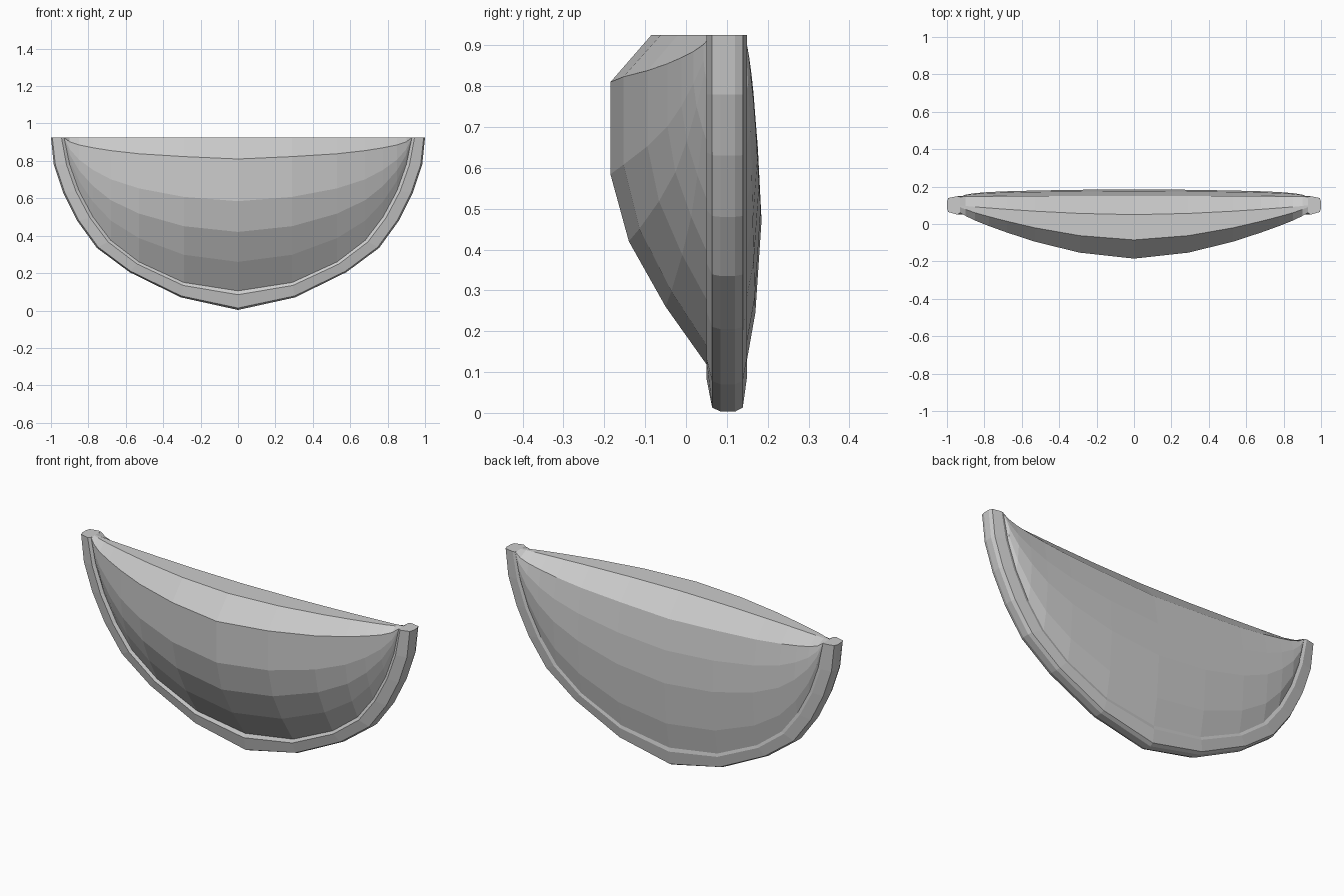
import bpy, bmesh

if "Cube" in bpy.data.objects:
    bpy.data.objects.remove(bpy.data.objects["Cube"])

# Half outlines (x, z) from the top corner down to the bottom centre
OUTER = [(1, .925), (.985, .78), (.935, .63), (.86, .48), (.755, .335), (.58, .205), (.305, .07), (0, .003)]
INNER = [(.93, .925), (.90, .78), (.85, .64), (.775, .50), (.68, .375), (.53, .26), (.29, .15), (0, .105)]
# Bulge strength of front and back, and height of the upper crease, per column
FRONT = [0, .07, .17, .29, .43, .63, .87, 1]
BACK = [0, .3, .5, .65, .75, .85, .95, 1]
CREASE = [.924, .902, .885, .87, .855, .838, .823, .81]
TOP = .925


def full(half):
    """Mirror a half list of sections across x = 0."""
    return half + [[(-x, y, z) for x, y, z in s] for s in reversed(half[:-1])]


def loft(name, sections, caps=False):
    bm = bmesh.new()
    rings = [[bm.verts.new(p) for p in s] for s in sections]
    for a, b in zip(rings, rings[1:]):
        for i in range(len(a) - 1):
            bm.faces.new((a[i], a[i + 1], b[i + 1], b[i]))
    if caps:
        bm.faces.new(rings[0])
        bm.faces.new(rings[-1])
    bmesh.ops.remove_doubles(bm, verts=bm.verts, dist=.0015)
    bmesh.ops.recalc_face_normals(bm, faces=bm.faces)
    mesh = bpy.data.meshes.new(name)
    bm.to_mesh(mesh)
    bm.free()
    ob = bpy.data.objects.new(name, mesh)
    bpy.context.collection.objects.link(ob)
    return ob


# Rim: band around the curved edge
rim = []
for (ox, oz), (ix, iz) in zip(OUTER, INNER):
    def at(t, y):
        return (ix + (ox - ix) * t, y, iz + (oz - iz) * t)
    rim.append([at(0, .06), at(.2, .05), at(.9, .064), at(1, .085),
                at(1, .12), at(.9, .139), at(.2, .149), at(0, .145)])
loft("rim", full(rim), caps=True)

# Body: bulged front, flat top and shallow back; rows run from bottom to crease
FRONT_ROWS = [(1, .06), (.78, -.05), (.553, -.14), (.32, -.185), (0, -.185)]
BACK_ROWS = [(0, .15), (.23, .176), (.48, .185), (.8, .17), (1, .145)]
body = []
for (x, zb), f, b, zc in zip(INNER, FRONT, BACK, CREASE):
    def z(t):
        return zc + (zb - zc) * t
    sec = [(x, .06 + (y - .06) * f, z(t)) for t, y in FRONT_ROWS]
    sec += [(x, .09 - .175 * f, TOP), (x, .10 - .05 * f, TOP)]
    sec += [(x, .145 + (y - .145) * b, z(t)) for t, y in BACK_ROWS]
    body.append(sec)
loft("pouch_body", full(body))
